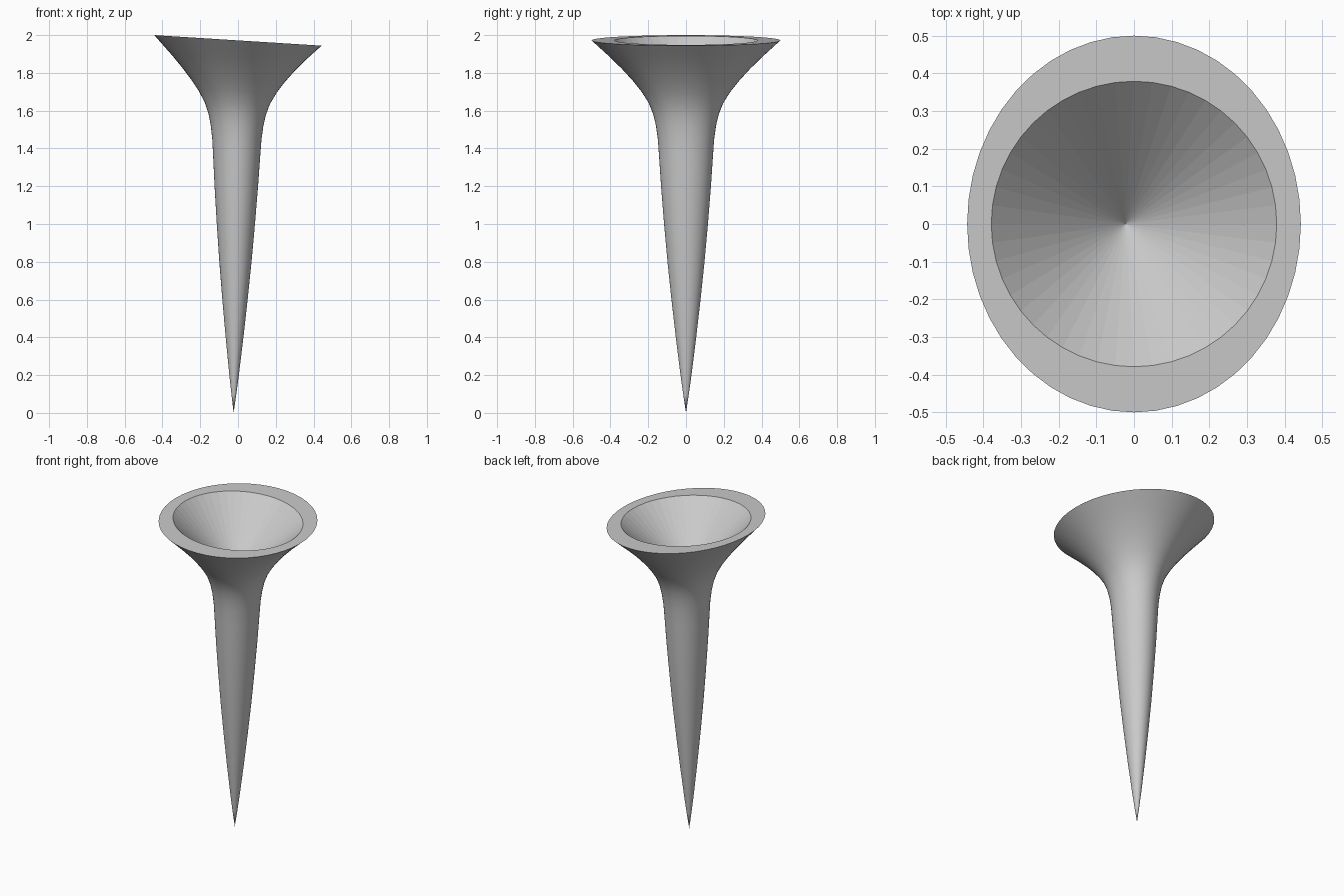
import bpy
import bmesh
import math

cube = bpy.data.objects.get("Cube")
if cube:
    bpy.data.objects.remove(cube, do_unlink=True)

SEGMENTS = 48
TOP = 1.972      # height of the rim centre
SLANT = 0.063    # fall of the rim towards +x
TIP_X = -0.023   # sideways offset of the point
DEPTH = 0.36     # depth of the hollow, square to the rim

grey = bpy.data.materials.new("plain_grey")
grey.use_nodes = True
grey.diffuse_color = (0.59, 0.59, 0.59, 1)
grey.node_tree.nodes["Principled BSDF"].inputs["Base Color"].default_value = (0.59, 0.59, 0.59, 1)

# Outer profile as (height, half depth), from just above the point to the rim
profile = [(0.1, 0.015), (0.2, 0.029), (0.4, 0.054), (0.6, 0.077), (0.8, 0.098),
           (1.0, 0.116), (1.2, 0.132), (1.35, 0.142), (1.45, 0.149), (1.52, 0.159),
           (1.58, 0.173), (1.64, 0.197), (1.7, 0.235), (1.76, 0.283), (1.82, 0.338),
           (1.88, 0.399), (1.93, 0.454), (TOP, 0.5)]

bm = bmesh.new()


def ring(z, rx, ry):
    """Elliptical ring that drifts and tilts more the higher it lies."""
    t = z / TOP
    verts = []
    for i in range(SEGMENTS):
        a = 2 * math.pi * i / SEGMENTS
        x = rx * math.cos(a)
        verts.append(bm.verts.new((x + TIP_X * (1 - t), ry * math.sin(a),
                                   z - SLANT * x * t ** 4)))
    return verts


def bridge(lower, upper):
    for i in range(SEGMENTS):
        j = (i + 1) % SEGMENTS
        bm.faces.new((lower[i], lower[j], upper[j], upper[i]))


# Flared outer wall, slightly narrower from side to side
rings = [ring(z, r * (0.87 + 0.016 * (z / TOP) ** 4), r) for z, r in profile]
for lower, upper in zip(rings, rings[1:]):
    bridge(lower, upper)

# Pointed lower end
tip = bm.verts.new((TIP_X, 0, 0))
for i in range(SEGMENTS):
    bm.faces.new((tip, rings[0][(i + 1) % SEGMENTS], rings[0][i]))

# Flat slanted rim around a round mouth
mouth = ring(TOP, 0.379, 0.379)
bridge(rings[-1], mouth)

# Faceted conical hollow, one apex corner per facet to keep the facets flat
for i in range(SEGMENTS):
    apex = bm.verts.new((-SLANT * DEPTH, 0, TOP - DEPTH))
    bm.faces.new((mouth[i], mouth[(i + 1) % SEGMENTS], apex))

bmesh.ops.recalc_face_normals(bm, faces=bm.faces[:])
mesh = bpy.data.meshes.new("flared_horn")
bm.to_mesh(mesh)
bm.free()
mesh.materials.append(grey)

horn = bpy.data.objects.new("flared_horn", mesh)
bpy.context.collection.objects.link(horn)
bpy.ops.object.select_all(action='DESELECT')
horn.select_set(True)
bpy.context.view_layer.objects.active = horn
bpy.ops.object.shade_smooth_by_angle(angle=math.radians(35))
